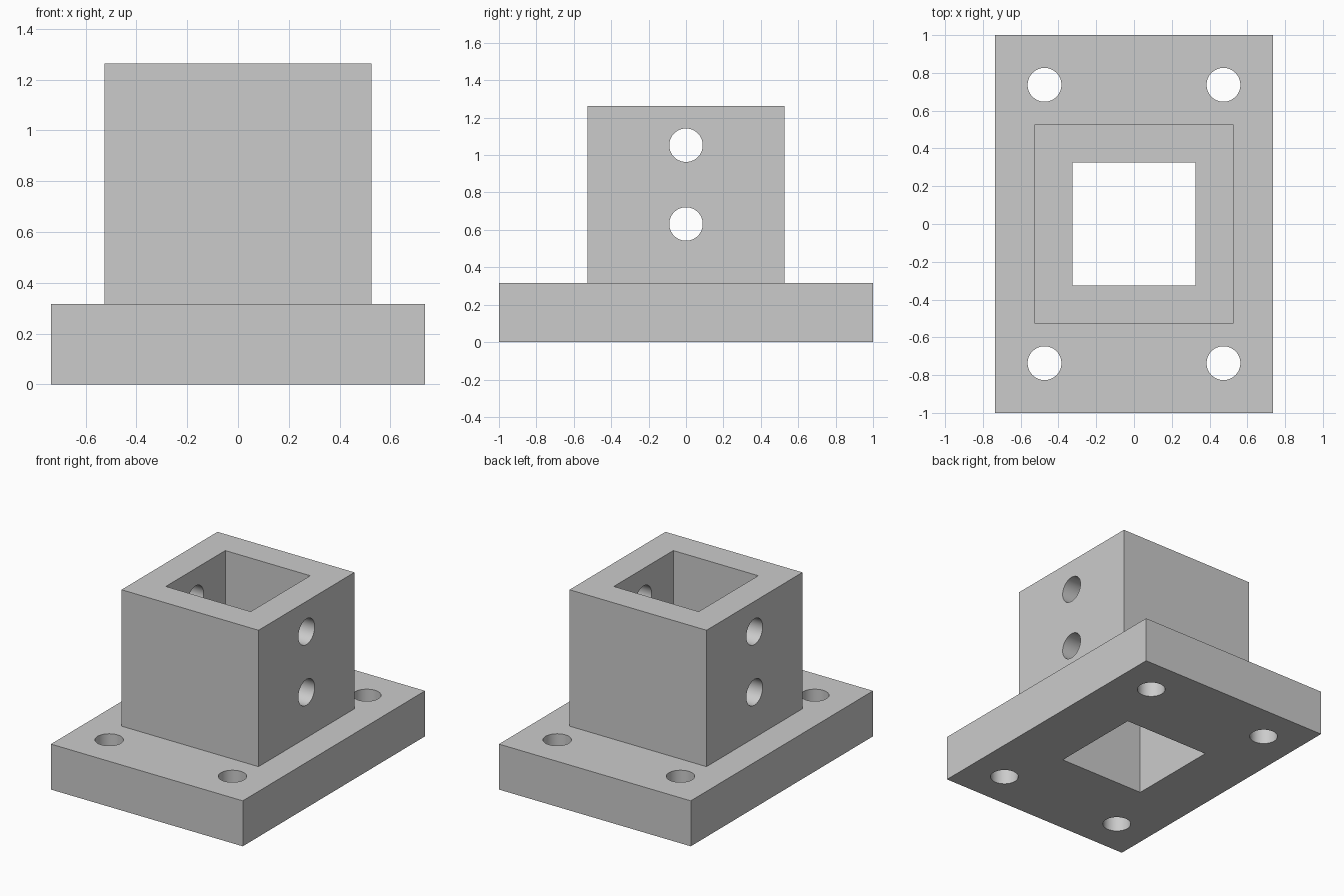
import bpy
import math

old = bpy.data.objects.get("Cube")
if old:
    bpy.data.objects.remove(old, do_unlink=True)

U = 2 / 38                      # design unit: the base plate is 38 units long
BASE_H, TOP = 6 * U, 24 * U     # plate height, total height
BASE_X, BASE_Y = 14 * U, 19 * U # plate half sizes
TOWER, BORE = 10 * U, 6.2 * U   # tower and bore half widths
HOLE_R = 1.7 * U

grey = bpy.data.materials.new("plain grey")
grey.use_nodes = True
colour = (0.6, 0.6, 0.6, 1)
grey.diffuse_color = colour
grey.node_tree.nodes["Principled BSDF"].inputs["Base Color"].default_value = colour


def box(name, half_x, half_y, z0, z1):
    bpy.ops.mesh.primitive_cube_add(size=2, location=(0, 0, (z0 + z1) / 2))
    ob = bpy.context.object
    ob.name = name
    ob.scale = (half_x, half_y, (z1 - z0) / 2)
    bpy.ops.object.transform_apply(location=True, rotation=False, scale=True)
    ob.data.materials.append(grey)
    return ob


def drill(name, location, depth, rotation=(0, 0, 0)):
    bpy.ops.mesh.primitive_cylinder_add(vertices=64, radius=HOLE_R, depth=depth,
                                        location=location, rotation=rotation)
    ob = bpy.context.object
    ob.name = name
    ob.data.materials.append(grey)
    return ob


def combine(target, tool, operation):
    mod = target.modifiers.new(tool.name, "BOOLEAN")
    mod.operation = operation
    mod.solver = "EXACT"
    mod.object = tool
    bpy.ops.object.select_all(action="DESELECT")
    target.select_set(True)
    bpy.context.view_layer.objects.active = target
    bpy.ops.object.modifier_apply(modifier=mod.name)
    bpy.data.objects.remove(tool, do_unlink=True)


# Base plate with the square tower fused on top
body = box("flanged_square_socket", BASE_X, BASE_Y, 0, BASE_H)
combine(body, box("tower", TOWER, TOWER, BASE_H / 2, TOP), "UNION")

# Square bore right through
combine(body, box("bore_cutter", BORE, BORE, -1, 2), "DIFFERENCE")

# Four mounting holes in the plate corners
for sx in (-1, 1):
    for sy in (-1, 1):
        combine(body, drill("mounting_hole", (sx * 9 * U, sy * 14 * U, BASE_H / 2), 1),
                "DIFFERENCE")

# Two cross holes through the left and right tower walls
for z in (12 * U, 20 * U):
    combine(body, drill("cross_hole", (0, 0, z), 2, (0, math.pi / 2, 0)), "DIFFERENCE")

body.select_set(True)
bpy.context.view_layer.objects.active = body
bpy.ops.object.shade_smooth_by_angle(angle=math.radians(30))
